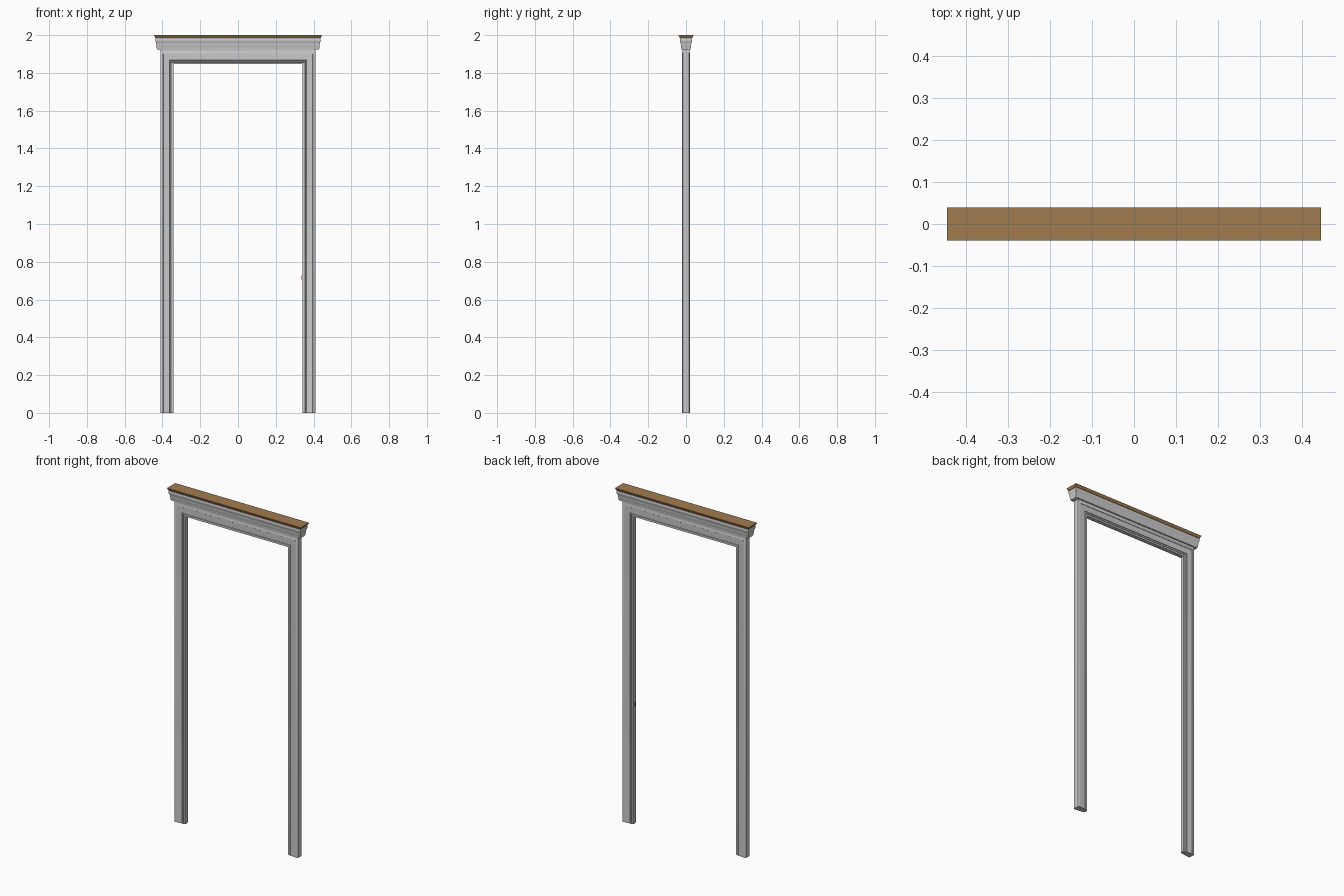
import bpy, bmesh

if "Cube" in bpy.data.objects:
    bpy.data.objects.remove(bpy.data.objects["Cube"])

INNER, HEAD = 0.341, 1.846     # half width and height of the opening


def material(name, colour):
    m = bpy.data.materials.new(name)
    m.diffuse_color = (*colour, 1)
    m.use_nodes = True
    m.node_tree.nodes["Principled BSDF"].inputs["Base Color"].default_value = m.diffuse_color
    return m


def finish(name, bm, mat=None):
    bmesh.ops.recalc_face_normals(bm, faces=bm.faces)
    me = bpy.data.meshes.new(name)
    bm.to_mesh(me)
    bm.free()
    ob = bpy.data.objects.new(name, me)
    bpy.context.collection.objects.link(ob)
    if mat:
        me.materials.append(mat)
    bpy.ops.object.select_all(action='DESELECT')
    ob.select_set(True)
    bpy.context.view_layer.objects.active = ob
    bpy.ops.object.shade_smooth_by_angle(angle=0.6)
    return ob


def loft(name, rings, mat=None):
    """Bridge successive rings of points and cap both ends."""
    bm = bmesh.new()
    vs = [[bm.verts.new(p) for p in ring] for ring in rings]
    n = len(vs[0])
    for a, b in zip(vs, vs[1:]):
        for i in range(n):
            j = (i + 1) % n
            bm.faces.new((a[i], a[j], b[j], b[i]))
    bm.faces.new(vs[0])
    bm.faces.new(vs[-1])
    return finish(name, bm, mat)


def box(name, x, y, z, mat=None):
    rings = [[(x[0], y[0], h), (x[1], y[0], h), (x[1], y[1], h), (x[0], y[1], h)] for h in z]
    return loft(name, rings, mat)


def stacked(name, profile, mat=None):
    """Rectangular moulding whose overhang follows (offset, z) pairs."""
    rings = []
    for d, z in profile:
        x = 0.405 + d
        rings.append([(-x, -d, z), (x, -d, z), (x, d, z), (-x, d, z)])
    return loft(name, rings, mat)


# mitred casing: (distance from opening, half depth), mirrored front to back
half = [(0, 0.012), (0.010, 0.012), (0.011, 0.0145), (0.0145, 0.0155),
        (0.016, 0.013), (0.020, 0.013), (0.021, 0.016), (0.028, 0.0165),
        (0.045, 0.018), (0.054, 0.0185), (0.055, 0.020), (0.062, 0.020),
        (0.066, 0.019), (0.069, 0.017)]
section = [(w, -y) for w, y in half] + [(w, y) for w, y in reversed(half)]
rings = []
for side, top in ((-1, 0), (-1, 1), (1, 1), (1, 0)):
    rings.append([(side * (INNER + w), y, top * (HEAD + w)) for w, y in section])
loft("door_casing", rings)

# plain strip between casing and cornice
box("head_strip", (-0.41, 0.41), (-0.0185, 0.0185), (1.909, 1.927))

# cornice and its wooden cap
stacked("cornice", [(0.020, 1.923), (0.024, 1.925), (0.0255, 1.932),
                    (0.0255, 1.940), (0.0275, 1.944), (0.0275, 1.950),
                    (0.0285, 1.958), (0.0305, 1.964), (0.0325, 1.968),
                    (0.0325, 1.980), (0.030, 1.984)])
wood = material("wood", (0.36, 0.20, 0.08))
stacked("cornice_cap", [(0.0325, 1.984), (0.035, 1.990), (0.0375, 1.995),
                        (0.0393, 1.998), (0.0393, 2.0)], wood)

# latch strike on the right jamb
brass = material("brass", (0.55, 0.28, 0.06))
box("strike_plate", (0.336, 0.343), (-0.006, 0.006), (0.706, 0.728), brass)
